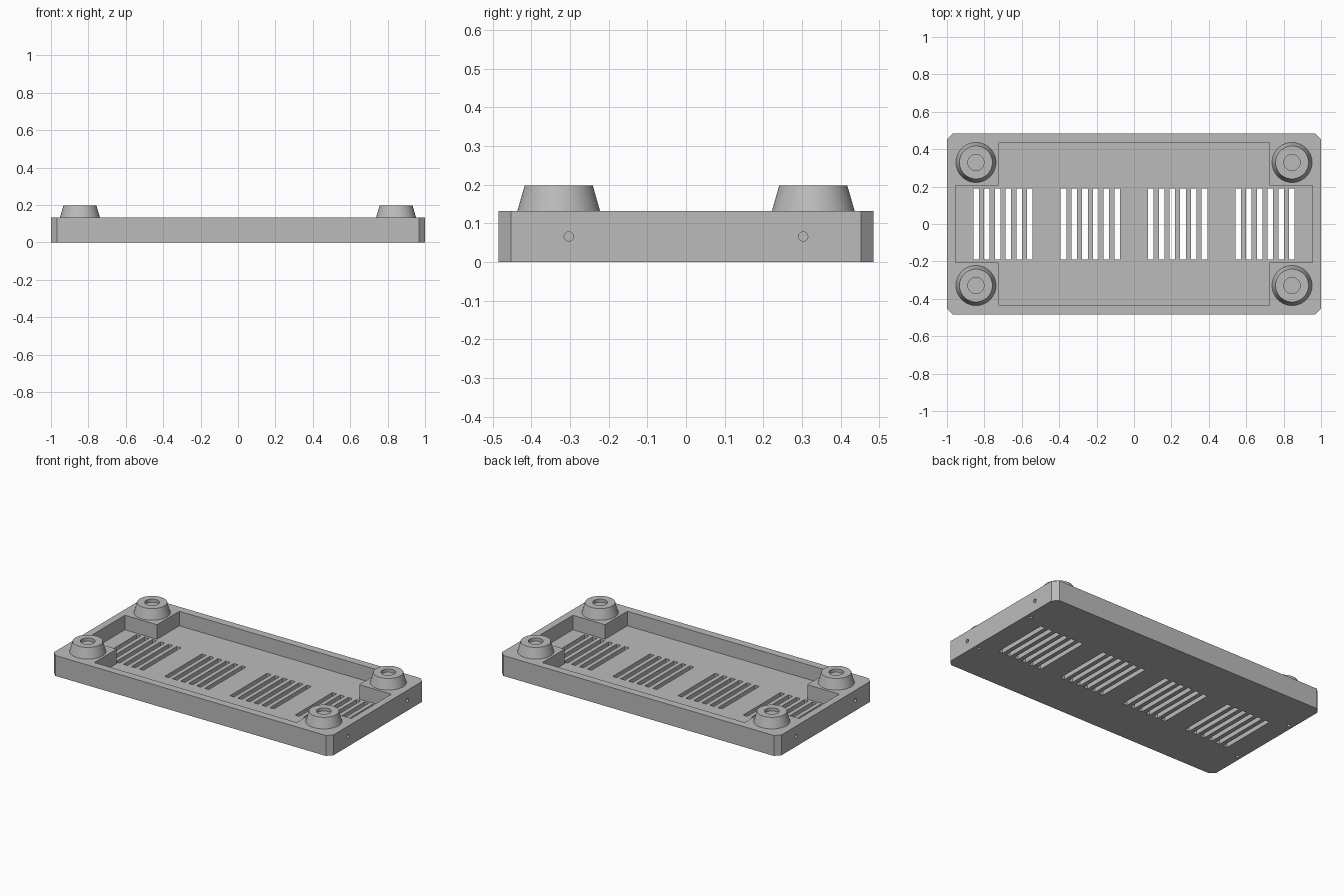
import bpy, bmesh, math
from mathutils import Matrix, Vector

cube = bpy.data.objects.get("Cube")
if cube:
    bpy.data.objects.remove(cube, do_unlink=True)

HEIGHT, FLOOR = 0.132, 0.038
HALF_X, HALF_Y, CHAMFER = 1.0, 0.485, 0.032

grey = bpy.data.materials.new("light grey plastic")
grey.use_nodes = True
color = (0.5, 0.5, 0.5, 1)
grey.diffuse_color = color
grey.node_tree.nodes["Principled BSDF"].inputs["Base Color"].default_value = color


def finish(name, bm):
    """Turn a bmesh into a named object with the shared material."""
    bmesh.ops.recalc_face_normals(bm, faces=bm.faces)
    mesh = bpy.data.meshes.new(name)
    bm.to_mesh(mesh)
    bm.free()
    mesh.materials.append(grey)
    obj = bpy.data.objects.new(name, mesh)
    bpy.context.collection.objects.link(obj)
    return obj


def add_prism(bm, outline, z0, z1):
    face = bm.faces.new([bm.verts.new((x, y, z0)) for x, y in outline])
    new = bmesh.ops.extrude_face_region(bm, geom=[face])["geom"]
    verts = [v for v in new if isinstance(v, bmesh.types.BMVert)]
    bmesh.ops.translate(bm, verts=verts, vec=(0, 0, z1 - z0))


def add_drill(bm, centre, radius, depth, axis):
    turn = Vector((0, 0, 1)).rotation_difference(Vector(axis)).to_matrix().to_4x4()
    bmesh.ops.create_cone(bm, cap_ends=True, segments=24, radius1=radius, radius2=radius,
                          depth=depth, matrix=Matrix.Translation(centre) @ turn)


def stepped_outline(outer_x, outer_y, inner_x, inner_y):
    """Rectangle with a notch of any size taken out of every corner."""
    quarter = [(outer_x, inner_y), (inner_x, inner_y), (inner_x, outer_y)]
    points = []
    for sx, sy in ((1, 1), (-1, 1), (-1, -1), (1, -1)):
        part = quarter if sx * sy > 0 else quarter[::-1]
        points += [(sx * x, sy * y) for x, y in part]
    return points


def cut(target, bm):
    cutter = finish("cutter", bm)
    cutter.hide_render = True
    mod = target.modifiers.new("cut", 'BOOLEAN')
    mod.operation, mod.solver, mod.object = 'DIFFERENCE', 'EXACT', cutter
    bpy.context.view_layer.objects.active = target
    bpy.ops.object.modifier_apply(modifier=mod.name)
    bpy.data.objects.remove(cutter, do_unlink=True)


# Tray body with chamfered vertical corners
bm = bmesh.new()
corners = []
for sx, sy in ((1, 1), (-1, 1), (-1, -1), (1, -1)):
    pair = [(sx * HALF_X, sy * (HALF_Y - CHAMFER)), (sx * (HALF_X - CHAMFER), sy * HALF_Y)]
    corners += pair if sx * sy > 0 else pair[::-1]
add_prism(bm, corners, 0, HEIGHT)
tray = finish("vented_tray", bm)

# Open pocket that leaves a solid block in each corner
bm = bmesh.new()
add_prism(bm, stepped_outline(0.954, 0.434, 0.724, 0.206), FLOOR, HEIGHT + 0.1)
cut(tray, bm)

# Four groups of six vent slots through the floor
bm = bmesh.new()
for group in range(4):
    for slot in range(6):
        x = (group - 1.5) * 0.467 + (slot - 2.5) * 0.0573
        add_prism(bm, [(x - 0.015, -0.19), (x + 0.015, -0.19),
                       (x + 0.015, 0.19), (x - 0.015, 0.19)], -0.05, FLOOR + 0.03)
cut(tray, bm)

# Blind screw holes in the short ends and the underside
bm = bmesh.new()
for sx in (-1, 1):
    for sy in (-1, 1):
        add_drill(bm, (sx, sy * 0.303, HEIGHT / 2), 0.012, 0.12, (1, 0, 0))
        add_drill(bm, (sx * 0.97, sy * 0.232, 0), 0.01, 0.09, (0, 0, 1))
cut(tray, bm)

# Tapered round feet with a recessed centre
profile = [(0.107, HEIGHT), (0.088, 0.198), (0.043, 0.198), (0.043, 0.178), (0, 0.178)]
for sx, side in ((-1, "right"), (1, "left")):
    for sy, end in ((-1, "front"), (1, "back")):
        bm = bmesh.new()
        verts = [bm.verts.new((r, 0, z)) for r, z in profile]
        edges = [bm.edges.new(p) for p in zip(verts, verts[1:])]
        bmesh.ops.spin(bm, geom=verts + edges, cent=(0, 0, 0), axis=(0, 0, 1),
                       angle=math.tau, steps=64)
        bmesh.ops.remove_doubles(bm, verts=bm.verts, dist=0.0001)
        rim = [e for e in bm.edges if e.is_boundary]
        bmesh.ops.holes_fill(bm, edges=rim, sides=0)
        foot = finish(f"{end}_{side}_foot", bm)
        foot.location = (sx * 0.845, sy * 0.329, 0)
        bpy.ops.object.select_all(action='DESELECT')
        foot.select_set(True)
        bpy.context.view_layer.objects.active = foot
        bpy.ops.object.shade_smooth_by_angle(angle=math.radians(30))
